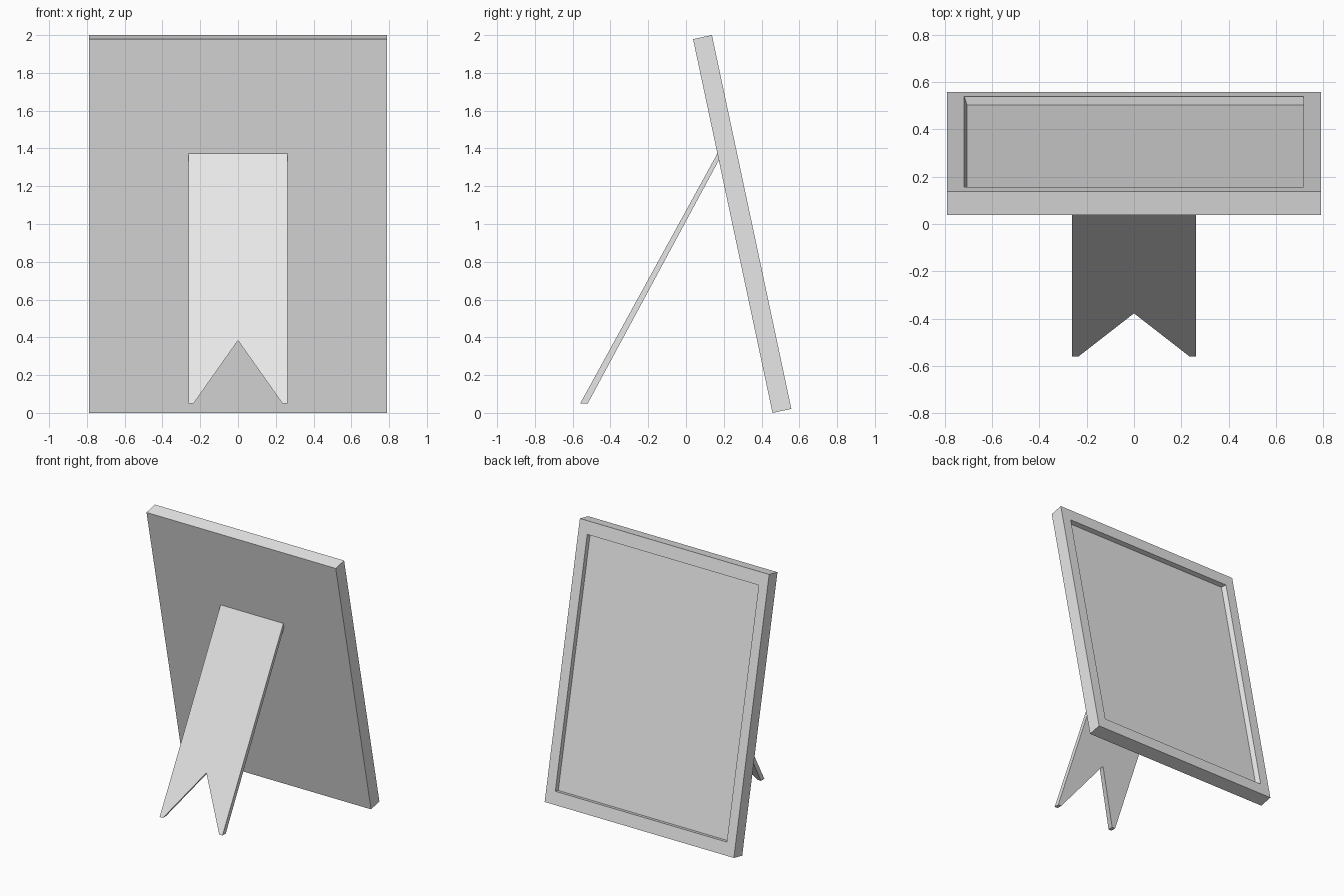
import bpy, bmesh
from math import sin, cos, radians
from mathutils import Vector

cube = bpy.data.objects.get("Cube")
if cube:
    bpy.data.objects.remove(cube)

grey = bpy.data.materials.new("light grey")
grey.use_nodes = True
grey.diffuse_color = (0.8, 0.8, 0.8, 1)
grey.node_tree.nodes["Principled BSDF"].inputs["Base Color"].default_value = (0.8, 0.8, 0.8, 1)


def add_object(name, bm):
    bmesh.ops.recalc_face_normals(bm, faces=bm.faces)
    mesh = bpy.data.meshes.new(name)
    bm.to_mesh(mesh)
    bm.free()
    mesh.materials.append(grey)
    obj = bpy.data.objects.new(name, mesh)
    bpy.context.collection.objects.link(obj)
    return obj


def bridge(bm, ring_a, ring_b):
    for i in range(len(ring_a)):
        j = (i + 1) % len(ring_a)
        bm.faces.new((ring_a[i], ring_a[j], ring_b[j], ring_b[i]))


# Leaning picture frame: rings from the rear panel, round the rim, into the recess
TILT = radians(12)
FOOT = Vector((0, 0.458, 0))
UP = Vector((0, -sin(TILT), cos(TILT)))
OUT = Vector((0, cos(TILT), sin(TILT)))
LENGTH, THICK, DEPTH, RIM = 2.023, 0.102, 0.037, 0.095


def ring(bm, left, right, low, high, depth):
    corners = ((left, low), (right, low), (right, high), (left, high))
    return [bm.verts.new(FOOT + Vector((x, 0, 0)) + UP * u + OUT * depth)
            for x, u in corners]


bm = bmesh.new()
rings = [
    ring(bm, -0.79, 0.79, 0, LENGTH, 0),
    ring(bm, -0.79, 0.79, 0, LENGTH, THICK),
    ring(bm, -0.717, 0.715, RIM, LENGTH - RIM, THICK),
    ring(bm, -0.705, 0.715, RIM, LENGTH - RIM, THICK - DEPTH),
]
for a, b in zip(rings, rings[1:]):
    bridge(bm, a, b)
bm.faces.new(rings[0])
bm.faces.new(rings[-1])
add_object("picture_frame", bm)


# Slanted easel leg: swallow-tailed outline projected on two sloping planes
def leg_ring(bm, low_y, high_y, top):
    half = [(0.262, top), (0.262, 0.05), (0.235, 0.05)]
    outline = half + [(0, 0.383)] + [(-x, z) for x, z in reversed(half)]
    slope = (high_y - low_y) / (top - 0.05)
    return [bm.verts.new((x, low_y + (z - 0.05) * slope, z)) for x, z in outline]


bm = bmesh.new()
outer = leg_ring(bm, -0.56, 0.167, 1.375)
inner = leg_ring(bm, -0.52, 0.174, 1.338)
bridge(bm, outer, inner)
bm.faces.new(outer)
bm.faces.new(inner)
add_object("easel_leg", bm)
